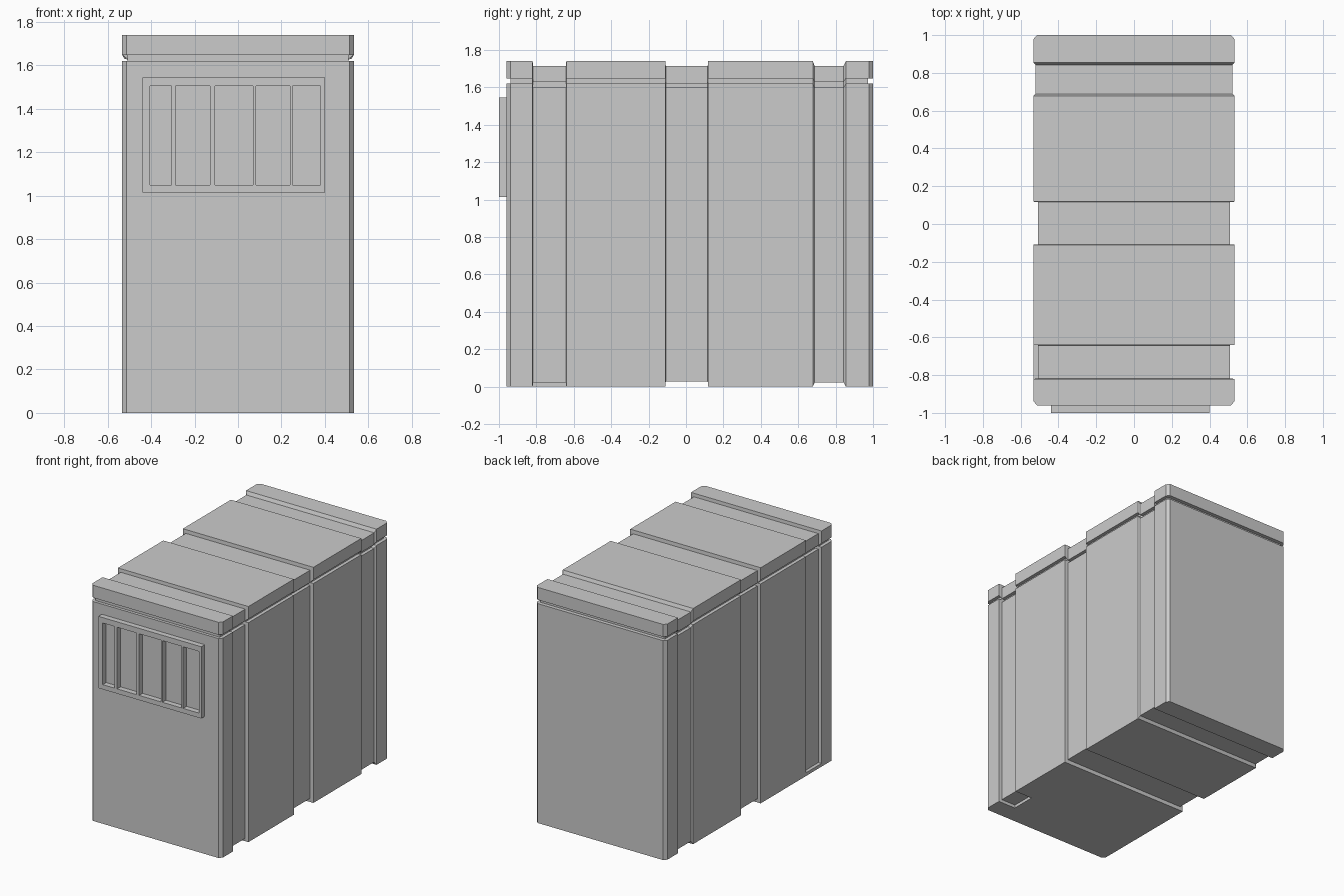
import bpy, bmesh

if "Cube" in bpy.data.objects:
    bpy.data.objects.remove(bpy.data.objects["Cube"])

W = 0.533       # half width of the raised bands
N = 0.508       # half width of the recesses and chamfered ends
B = 0.522       # half width of the shallower rear recess

# Stations along y: (y, half width, recess kind)
STATIONS = [
    (-0.96, N + 0.005, "full"), (-0.938, W, "full"), (-0.82, W, "full"),
    (-0.818, N, "low"), (-0.642, N, "low"),
    (-0.64, W, "full"), (-0.11, W, "full"),
    (-0.108, N, "mid"), (0.116, N, "mid"),
    (0.118, W, "full"), (0.678, W, "full"),
    (0.688, B, "low"), (0.843, B, "low"),
    (0.855, W, "full"), (0.978, W, "full"), (1.0, N + 0.005, "full"),
]


def add_mesh(name, bm):
    bmesh.ops.recalc_face_normals(bm, faces=bm.faces)
    mesh = bpy.data.meshes.new(name)
    bm.to_mesh(mesh)
    bm.free()
    obj = bpy.data.objects.new(name, mesh)
    bpy.context.collection.objects.link(obj)
    return obj


def loft(name, sections):
    """Join rectangular sections (y, half width, z0, z1) along y."""
    bm = bmesh.new()
    rings = [[bm.verts.new(p) for p in
              ((-w, y, z0), (w, y, z0), (w, y, z1), (-w, y, z1))]
             for y, w, z0, z1 in sections]
    for a, b in zip(rings, rings[1:]):
        for i in range(4):
            j = (i + 1) % 4
            bm.faces.new((a[i], a[j], b[j], b[i]))
    bm.faces.new(rings[0])
    bm.faces.new(rings[-1])
    return add_mesh(name, bm)


def box(name, x0, x1, y0, y1, z0, z1):
    bm = bmesh.new()
    bmesh.ops.create_cube(bm, size=1)
    for v in bm.verts:
        v.co.x = x0 if v.co.x < 0 else x1
        v.co.y = y0 if v.co.y < 0 else y1
        v.co.z = z0 if v.co.z < 0 else z1
    return add_mesh(name, bm)


# Banded body and matching lid
BODY_Z = {"full": (0, 1.62), "low": (0.022, 1.60), "mid": (0.028, 1.60)}
LID_Z = {"full": (1.648, 1.74), "low": (1.628, 1.715), "mid": (1.622, 1.713)}
loft("body", [(y, w, *BODY_Z[k]) for y, w, k in STATIONS])
loft("lid", [(y, w, *LID_Z[k]) for y, w, k in STATIONS])

# Inset core that shows as the seam between body and lid
core = [(max(-0.938, min(0.972, y)), w - 0.025, 1.58, 1.68) for y, w, k in STATIONS[1:-1]]
loft("lid_seam", core)

# Plate filling the underside of the front recess
box("bottom_plate", -W, 0.39, -0.82, -0.64, 0, 0.024)

# Front grille: an outline frame with five openings between slats
Z0, Z1 = 1.015, 1.545
OPEN_Z0, OPEN_Z1 = 1.05, 1.505
openings = [(-0.405, -0.307), (-0.287, -0.13), (-0.107, 0.07), (0.083, 0.24), (0.252, 0.38)]
xs = [-0.44] + [x for pair in openings for x in pair] + [0.40]
zs = [Z0, OPEN_Z0, OPEN_Z1, Z1]
bm = bmesh.new()
grid = [[bm.verts.new((x, -1.0, z)) for z in zs] for x in xs]
for i in range(len(xs) - 1):
    for k in range(3):
        if k == 1 and i % 2 == 1:
            continue
        bm.faces.new((grid[i][k], grid[i + 1][k], grid[i + 1][k + 1], grid[i][k + 1]))
ext = bmesh.ops.extrude_face_region(bm, geom=bm.faces[:], use_keep_orig=True)
for v in ext["geom"]:
    if isinstance(v, bmesh.types.BMVert):
        v.co.y = -0.955
add_mesh("vent_frame", bm)
